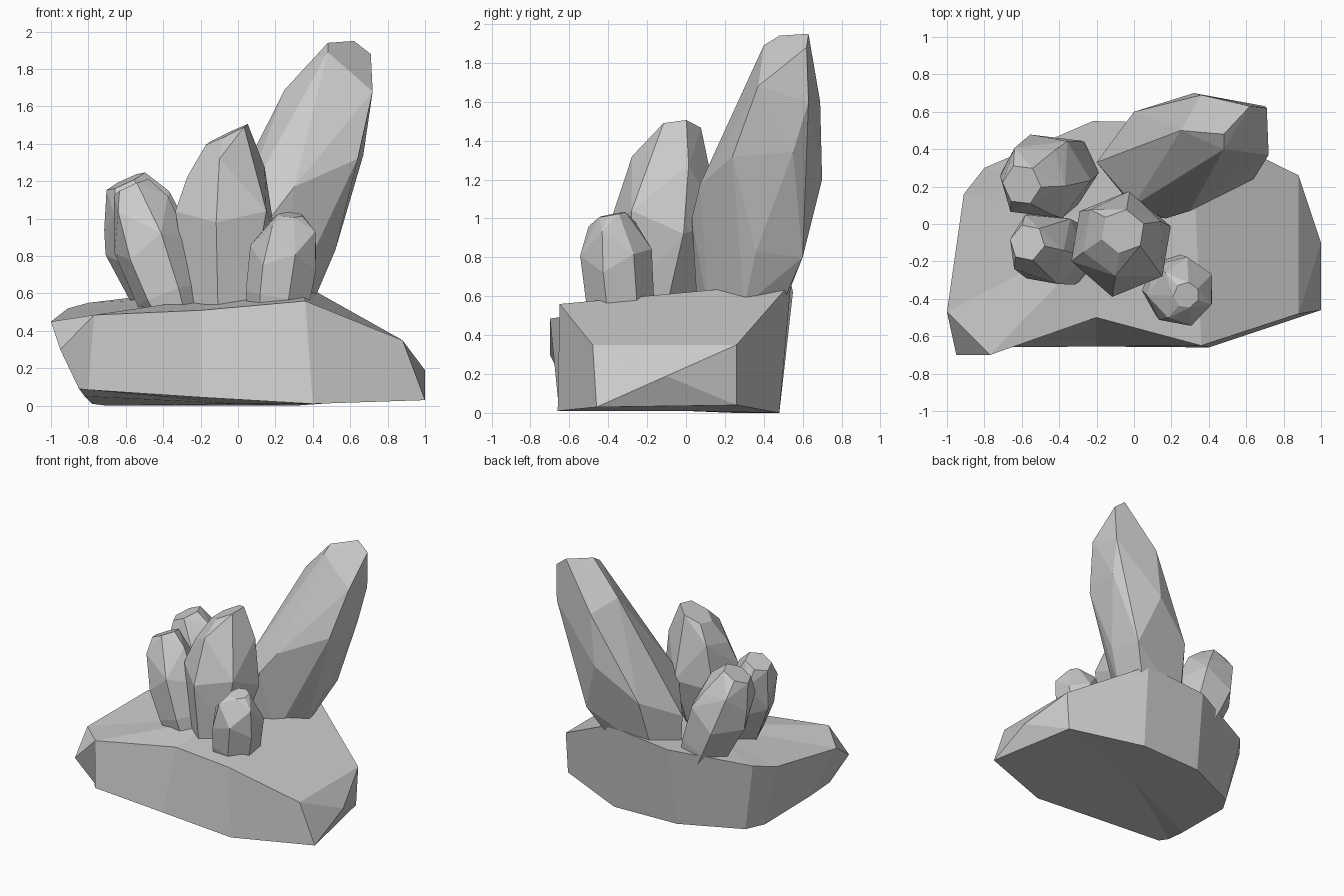
import bpy, bmesh
from math import cos, sin, tau
from mathutils import Vector


def finish(bm, name):
    bmesh.ops.recalc_face_normals(bm, faces=bm.faces[:])
    me = bpy.data.meshes.new(name)
    bm.to_mesh(me)
    bm.free()
    ob = bpy.data.objects.new(name, me)
    bpy.context.collection.objects.link(ob)
    return ob


def hull(name, points):
    bm = bmesh.new()
    for p in points:
        bm.verts.new(p)
    bmesh.ops.convex_hull(bm, input=bm.verts[:])
    loose = [v for v in bm.verts if not v.link_faces]
    bmesh.ops.delete(bm, geom=loose, context='VERTS')
    bmesh.ops.dissolve_limit(bm, angle_limit=0.06, verts=bm.verts[:], edges=bm.edges[:])
    return finish(bm, name)


def crystal(name, base, tip, profile, sides, roll, slope=(0, 0)):
    """Faceted crystal: rings across a leaning axis; slope tilts the tip facet."""
    base, tip = Vector(base), Vector(tip)
    q = (tip - base).to_track_quat('Z', 'Y')
    last = len(profile) - 1
    pts = []
    for i, (t, r) in enumerate(profile):
        for k in range(sides):
            a = tau * k / sides + roll
            # alternate corners sit higher or lower, for irregular facets
            lift = 0.04 * (-1) ** (k + i) if 1 < i < last else 0
            off = q @ Vector((r * cos(a), r * sin(a), lift))
            if i == last:
                off.z += slope[0] * off.x + slope[1] * off.y
            pts.append(base.lerp(tip, t) + off)
    return hull(name, pts)


# Rock base: (bottom corner, top corner) columns around the outline
columns = [
    ((-0.85, -0.60, 0.09), (-0.95, -0.70, 0.30)),
    ((-0.80, -0.66, 0.085), (-0.77, -0.70, 0.485)),
    ((-0.20, -0.655, 0.045), (-0.20, -0.50, 0.51)),
    ((0.40, -0.66, 0.01), (0.36, -0.65, 0.56)),
    ((1.00, -0.46, 0.03), (0.88, -0.48, 0.35)),
    ((0.86, 0.26, 0.04), (0.88, 0.26, 0.35)),
    ((0.30, 0.48, 0.00), (0.31, 0.54, 0.67)),
    ((-0.24, 0.46, 0.00), (-0.22, 0.55, 0.62)),
    ((-0.70, 0.25, 0.00), (-0.80, 0.30, 0.55)),
    ((-0.78, 0.12, 0.01), (-0.91, 0.16, 0.52)),
    ((-0.82, -0.40, 0.05), (-1.00, -0.47, 0.45)),
]
bm = bmesh.new()
low = [bm.verts.new(c[0]) for c in columns]
top = [bm.verts.new(c[1]) for c in columns]
hub = bm.verts.new((-0.1, 0, 0.585))
foot = bm.verts.new((0, 0, 0.01))
bulge = bm.verts.new((1.0, -0.10, 0.19))
n = len(columns)
for i in range(n):
    j = (i + 1) % n
    bm.faces.new((low[j], low[i], foot))
    side = (low[i], low[j], top[j], top[i])
    if i == 4:  # right end swells outwards
        for k in range(4):
            bm.faces.new((side[k], side[(k + 1) % 4], bulge))
    else:
        bm.faces.new(side)
# top: right slope, chipped left corner, then the main upper face
bm.faces.new(top[3:7])
bm.faces.new((top[10], top[0], top[1]))
rim = [top[k] for k in (1, 2, 3, 6, 7, 8, 9, 10)]
for a, b in zip(rim, rim[1:] + rim[:1]):
    bm.faces.new((a, b, hub))
finish(bm, "rock_base")

# Tall crystal leaning back and to the right
hull("tall_crystal", [
    (-0.18, 0.32, 0.50), (-0.05, 0.48, 0.50), (0.30, 0.47, 0.50),
    (0.40, 0.30, 0.55), (0.25, 0.12, 0.50), (0.02, 0.06, 0.50),
    (-0.20, 0.33, 0.80), (0.00, 0.60, 0.95), (0.46, 0.60, 0.80),
    (0.52, 0.36, 0.83), (0.17, 0.03, 1.00), (0.00, 0.10, 1.02),
    (0.30, 0.07, 1.17), (0.24, 0.20, 1.36), (0.64, 0.24, 1.32),
    (0.67, 0.55, 1.34), (0.32, 0.70, 1.20), (0.36, 0.69, 1.60),
    (0.25, 0.50, 1.69), (0.72, 0.37, 1.68), (0.70, 0.63, 1.60),
    (0.48, 0.40, 1.89), (0.48, 0.48, 1.94), (0.62, 0.63, 1.95),
    (0.71, 0.62, 1.88),
])

# Shorter crystals
crystal("middle_crystal", (-0.08, -0.18, 0.45), (-0.06, -0.04, 1.45),
        [(0, 0.16), (0.15, 0.20), (0.53, 0.285), (0.80, 0.22), (1, 0.12)],
        6, 0.5, (0.5, 0.2))
crystal("left_front_crystal", (-0.32, -0.17, 0.45), (-0.57, -0.10, 1.17),
        [(0, 0.14), (0.20, 0.18), (0.55, 0.205), (0.80, 0.17), (1, 0.10)],
        6, 0.6, (0.1, 0))
crystal("left_back_crystal", (-0.31, 0.31, 0.42), (-0.60, 0.21, 1.20),
        [(0, 0.14), (0.25, 0.20), (0.55, 0.24), (0.80, 0.20), (1, 0.11)],
        6, 0.1, (0.1, 0))
crystal("small_crystal", (0.20, -0.33, 0.45), (0.28, -0.38, 1.02),
        [(0, 0.15), (0.25, 0.18), (0.60, 0.19), (0.82, 0.155), (1, 0.07)],
        7, 0.4, (0.1, 0.1))
